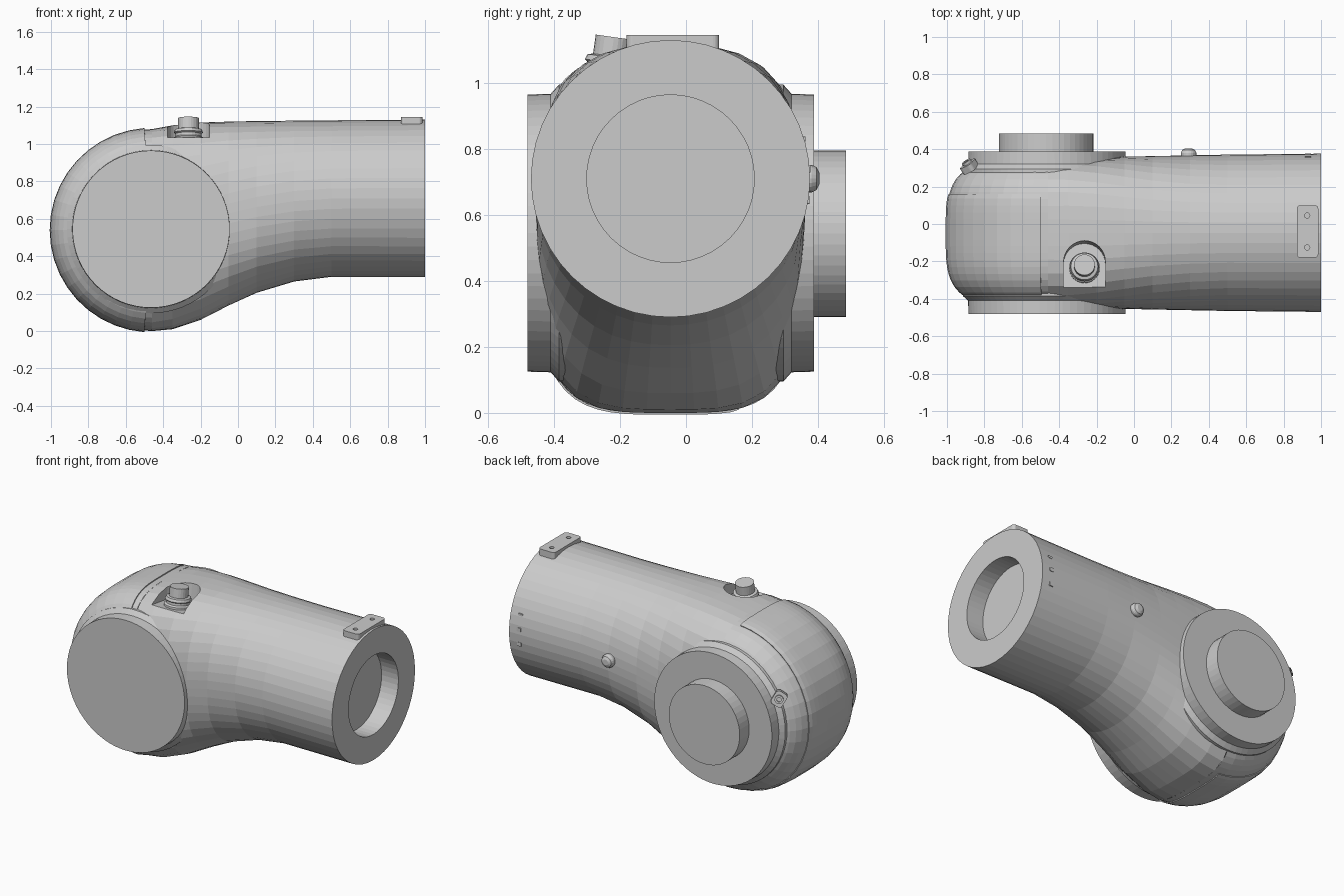
import bpy, bmesh, math
from mathutils import Vector, Matrix

if "Cube" in bpy.data.objects:
    bpy.data.objects.remove(bpy.data.objects["Cube"])

YC = -0.047             # centre plane of the housing
JX, JZ, JR = -0.46, 0.54, 0.54   # joint axis and barrel radius
N = 48


def make(name, bm):
    bmesh.ops.recalc_face_normals(bm, faces=bm.faces)
    me = bpy.data.meshes.new(name)
    bm.to_mesh(me)
    bm.free()
    ob = bpy.data.objects.new(name, me)
    bpy.context.collection.objects.link(ob)
    return ob


def loft(name, rings, cap=True, closed=True):
    bm = bmesh.new()
    vs = [[bm.verts.new(p) for p in r] for r in rings]
    n = len(rings[0])
    for a, b in zip(vs, vs[1:]):
        for i in range(n if closed else n - 1):
            j = (i + 1) % n
            bm.faces.new((a[i], a[j], b[j], b[i]))
    if cap:
        bm.faces.new(vs[0])
        bm.faces.new(vs[-1])
    return make(name, bm)


def oval(t, w, h, n):
    """Superellipse point at polar angle t."""
    c, s = math.cos(t), math.sin(t)
    k = (abs(c / w) ** n + abs(s / h) ** n) ** (-1 / n)
    return k * c, k * s


def turned(name, base, axis, steps, n=N):
    """Solid of revolution: steps are (distance along axis, radius)."""
    q = Vector((0, 0, 1)).rotation_difference(Vector(axis))
    rings = [[Vector(base) + q @ Vector((r * math.cos(2 * math.pi * i / n),
                                         r * math.sin(2 * math.pi * i / n), d))
              for i in range(n)] for d, r in steps]
    return loft(name, rings)


def prism(name, outline, h, mat):
    return loft(name, [[mat @ Vector((x, y, z)) for x, y in outline] for z in (0, h)])


def rounded(w, h, r, seg=5):
    pts = []
    for k, (sx, sy) in enumerate(((1, 1), (-1, 1), (-1, -1), (1, -1))):
        for i in range(seg):
            a = math.pi / 2 * (k + i / (seg - 1))
            pts.append((sx * (w / 2 - r) + r * math.cos(a), sy * (h / 2 - r) + r * math.sin(a)))
    return pts


def cut(ob, cutter):
    m = ob.modifiers.new("cut", 'BOOLEAN')
    m.operation, m.object, m.solver = 'DIFFERENCE', cutter, 'EXACT'
    bpy.context.view_layer.objects.active = ob
    bpy.ops.object.modifier_apply(modifier=m.name)
    bpy.data.objects.remove(cutter)


# Main tube: widens downwards into the joint; ends in a shallow bore
stations = [(-.46, 0, 1.08, .395, 3.8), (-.35, .01, 1.10, .397, 3.5), (-.2, .06, 1.115, .402, 3),
            (-.05, .137, 1.12, .407, 2.6), (.1, .205, 1.123, .41, 2.3), (.3, .265, 1.125, .414, 2.1),
            (.5, .29, 1.127, .418, 2), (1, .29, 1.13, .423, 2),
            (1, .456, .964, .254, 2), (.88, .456, .964, .254, 2)]
rings = []
for x, lo, hi, w, n in stations:
    ps = [oval(2 * math.pi * i / N, w, (hi - lo) / 2, n) for i in range(N)]
    rings.append([(x, YC + y, (lo + hi) / 2 + z) for y, z in ps])
tube = loft("arm_tube", rings)

# Half barrel closing the joint end, and the raised cover over it
def barrel(name, grow, a0, a1, ymax, steps):
    prof = [oval(math.pi * i / N, .395 + grow, JR + grow, 3.8) for i in range(N + 1)]
    prof = [(min(y, ymax), r) for y, r in prof if y < ymax + .02]
    rr = []
    for k in range(steps + 1):
        a = math.radians(a0 + (a1 - a0) * k / steps)
        rr.append([(JX + r * math.cos(a), YC + y, JZ + r * math.sin(a)) for y, r in prof])
    return loft(name, rr, cap=False, closed=False)


barrel("joint_end", 0, 90, 270, 1, 20)
cover = barrel("joint_cover", .004, 94.3, 265.7, .207, 20)
sol = cover.modifiers.new("thickness", 'SOLIDIFY')
sol.thickness = .012
sol.offset = 0
sol.thickness = .006

# Joint side discs with flared roots, and the output boss
disc_c = (-.465, 0, .545)
turned("front_disc", disc_c, (0, -1, 0), [(.3, .45), (.385, .45), (.41, .422), (.48, .42)], 64)
turned("rear_disc", disc_c, (0, 1, 0), [(.2, .45), (.295, .45), (.32, .422), (.388, .42)], 64)
turned("output_boss", (-.47, 0, .543), (0, 1, 0), [(.36, .253), (.485, .253)])

# D-shaped pocket and the knob standing in it
tilt = Matrix.Translation((-.265, -.235, 1.02)) @ Matrix.Rotation(-.14, 4, 'X')
arc = [(.112 * math.cos(math.pi * i / 16), .02 + .112 * math.sin(math.pi * i / 16)) for i in range(17)]
cut(tube, prism("pocket_cutter", arc + [(-.112, -.22), (.112, -.22)], .3, tilt))
turned("knob", tilt.translation, (0, .14, .99),
       [(-.02, .082), (.012, .082), (.02, .07), (.035, .07), (.042, .078), (.058, .072), (.062, .056), (.12, .056)], 24)

# Mounting plate with two holes on the tube end
plate = prism("end_plate", rounded(.115, .28, .018), .045, Matrix.Translation((.928, -.04, 1.1)))
for y in (.045, -.125):
    cut(plate, turned("hole_cutter", (.926, y, 1.125), (0, 0, 1), [(0, .014), (.05, .014)], 16))

# Round push button and blank marker pads on the rear side
turned("rear_button", (.292, .34, .71), (0, 1, 0), [(0, .042), (.04, .042), (.056, .034), (.064, .018)], 20)
for i, z in enumerate((.83, .74, .645)):
    y = YC + math.sqrt(.423 ** 2 - (z - .71) ** 2)
    m = Matrix.Translation((.93, y - .008, z)) @ Matrix.Rotation(-math.pi / 2, 4, 'X')
    prism("marker_pad_%d" % (i + 1), rounded(.03, .014 + .01 * (i > 0), .004), .011, m)

# Small clamp block and bolt at the edge of the rear disc
ax = Vector((-.5, .8, .2)).normalized()
base = Vector((-.87, .29, .75))
q = Vector((0, 0, 1)).rotation_difference(ax).to_matrix().to_4x4()
prism("clamp_block", rounded(.075, .09, .02), .04, Matrix.Translation(base) @ q)
turned("clamp_bolt", base, ax, [(.02, .026), (.055, .026), (.055, .013), (.045, .013)], 16)
